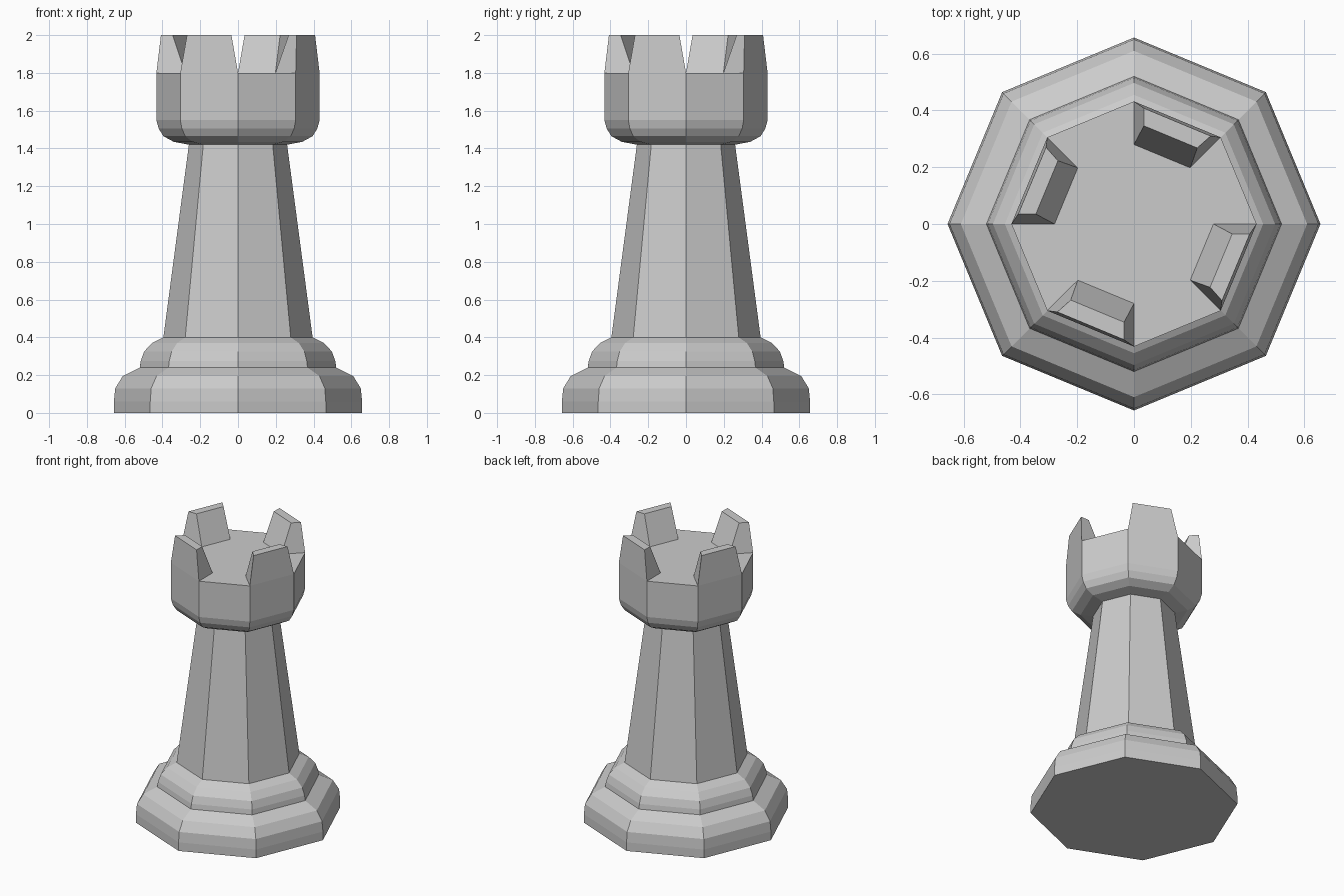
import bpy, bmesh
from math import cos, sin, radians

if "Cube" in bpy.data.objects:
    bpy.data.objects.remove(bpy.data.objects["Cube"])

SIDES = 8


def finish(bm, name):
    bmesh.ops.recalc_face_normals(bm, faces=bm.faces)
    mesh = bpy.data.meshes.new(name)
    bm.to_mesh(mesh)
    bm.free()
    obj = bpy.data.objects.new(name, mesh)
    bpy.context.collection.objects.link(obj)
    return obj


def turned(name, profile):
    """Eight-sided solid from (radius, height) points, capped at both ends."""
    bm = bmesh.new()
    rings = []
    for r, z in profile:
        rings.append([bm.verts.new((r * cos(radians(45 * i)), r * sin(radians(45 * i)), z))
                      for i in range(SIDES)])
    for a, b in zip(rings, rings[1:]):
        for i in range(SIDES):
            j = (i + 1) % SIDES
            bm.faces.new((a[i], a[j], b[j], b[i]))
    bm.faces.new(rings[0][::-1])
    bm.faces.new(rings[-1])
    return finish(bm, name)


# Whole turned piece: stepped foot, tapering shaft, rounded head
turned("tower_body", [
    (0.657, 0), (0.657, 0.06), (0.65, 0.13), (0.61, 0.195), (0.52, 0.24),
    (0.515, 0.275), (0.497, 0.325), (0.455, 0.37), (0.395, 0.40),
    (0.26, 1.42), (0.34, 1.435), (0.395, 1.465), (0.42, 1.505), (0.432, 1.55),
    (0.432, 1.80)])

# Tapered battlement standing on one edge of the head
c = cos(radians(45))
BOTTOM = [(0, 0.432), (0.432 * c, 0.432 * c), (0.28 * c, 0.28 * c), (0, 0.28)]
TOP = [(0.035, 0.408), (0.27, 0.31), (0.223, 0.268), (0.035, 0.346)]


def battlement(name, angle):
    ca, sa = cos(radians(angle)), sin(radians(angle))
    bm = bmesh.new()
    low, high = [[bm.verts.new((x * ca - y * sa, x * sa + y * ca, z)) for x, y in pts]
                 for pts, z in ((BOTTOM, 1.80), (TOP, 2.0))]
    for i in range(4):
        j = (i + 1) % 4
        bm.faces.new((low[i], low[j], high[j], high[i]))
    bm.faces.new(high)
    bm.faces.new(low[::-1])
    finish(bm, name)


# Four battlements, one per quarter turn
for k in range(4):
    battlement(f"battlement_{k + 1}", 90 * k)
